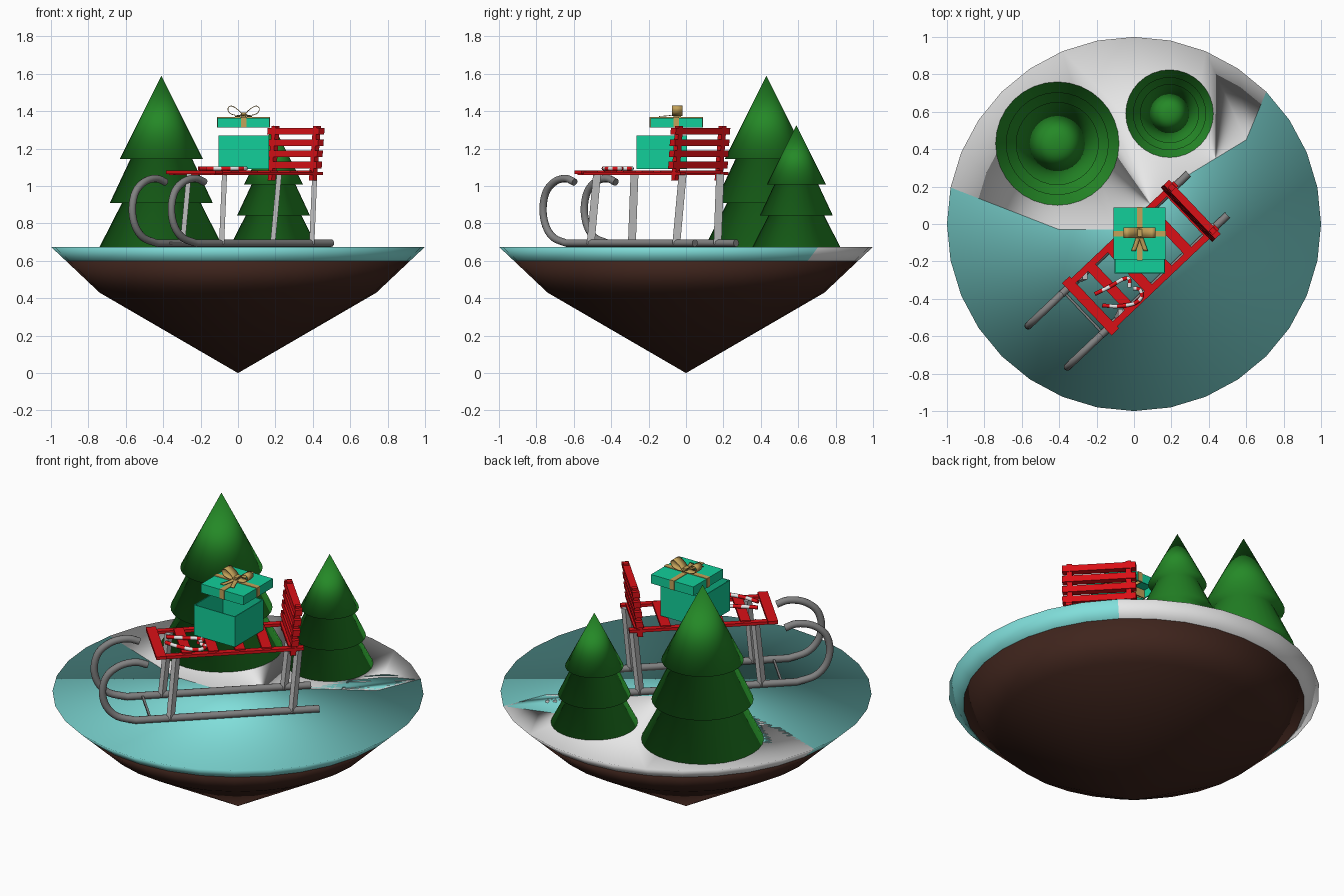
import bpy, bmesh, math
from mathutils import Vector, Matrix

if "Cube" in bpy.data.objects:
    bpy.data.objects.remove(bpy.data.objects["Cube"], do_unlink=True)


def material(name, *rgb):
    m = bpy.data.materials.new(name)
    m.use_nodes = True
    m.diffuse_color = (*rgb, 1)
    for node in m.node_tree.nodes:
        if node.type == "BSDF_PRINCIPLED":
            node.inputs["Base Color"].default_value = (*rgb, 1)
    return m


ICE = material("ice_teal", 0.22, 0.74, 0.71)
SNOW = material("snow_white", 0.8, 0.8, 0.8)
EARTH = material("earth_brown", 0.05, 0.018, 0.012)
GREEN = material("pine_green", 0.018, 0.25, 0.02)
RED = material("sled_red", 0.7, 0.005, 0.008)
STEEL = material("runner_grey", 0.22, 0.22, 0.22)
POST = material("post_grey", 0.5, 0.5, 0.5)
GIFT = material("gift_green", 0.006, 0.62, 0.32)
GOLD = material("ribbon_gold", 0.55, 0.36, 0.1)

# Sled space: x runs from its front to its back, y across
SLED = Matrix.Translation((-0.04, -0.255, 0)) @ Matrix.Rotation(math.radians(43.5), 4, "Z")
WORLD = Matrix.Identity(4)


def finish(name, bm, mats, smooth=None, matrix=WORLD, outward=True):
    if outward:
        bmesh.ops.recalc_face_normals(bm, faces=bm.faces[:])
    bm.transform(matrix)
    mesh = bpy.data.meshes.new(name)
    bm.to_mesh(mesh)
    bm.free()
    for m in mats:
        mesh.materials.append(m)
    obj = bpy.data.objects.new(name, mesh)
    bpy.context.collection.objects.link(obj)
    if smooth == "all":
        mesh.polygons.foreach_set("use_smooth", [True] * len(mesh.polygons))
    elif smooth == "angle":
        bpy.ops.object.select_all(action="DESELECT")
        obj.select_set(True)
        bpy.context.view_layer.objects.active = obj
        bpy.ops.object.shade_smooth_by_angle(angle=math.radians(45))
    return obj


def bar(name, p0, p1, w, d, mat, matrix=WORLD, drop=None):
    """Box from bottom centre p0 to top centre p1; drop removes its top or bottom face."""
    bm = bmesh.new()
    bmesh.ops.create_cube(bm, size=1)
    if drop:
        faces = [f for f in bm.faces if f.calc_center_median().z * drop > 0.4]
        bmesh.ops.delete(bm, geom=faces, context="FACES_ONLY")
    for v in bm.verts:
        x, y, z = v.co
        v.co = Vector(p0).lerp(Vector(p1), z + 0.5) + Vector((x * w, y * d, 0))
    obj = finish(name, bm, [mat], matrix=matrix, outward=not drop)
    if drop:
        wall = obj.modifiers.new("wall", "SOLIDIFY")
        wall.thickness = 0.008
    return obj


def lathe(name, profile, mat, matrix=WORLD, sides=32):
    bm = bmesh.new()
    rings = [[bm.verts.new((r * math.cos(a), r * math.sin(a), z))
              for a in [math.tau * i / sides for i in range(sides)]] for r, z in profile]
    for lo, hi in zip(rings, rings[1:]):
        for i in range(sides):
            j = (i + 1) % sides
            bm.faces.new((lo[i], lo[j], hi[j], hi[i]))
    bmesh.ops.remove_doubles(bm, verts=bm.verts[:], dist=1e-5)
    return finish(name, bm, [mat], "all", matrix)


def curve(points, steps=4):
    """Smooth path through the points."""
    p = [Vector(q) for q in points]
    p = [2 * p[0] - p[1]] + p + [2 * p[-1] - p[-2]]
    out = []
    for a, b, c, d in zip(p, p[1:], p[2:], p[3:]):
        for k in range(steps):
            t = k / steps
            out.append(0.5 * (2 * b + (c - a) * t + (2 * a - 5 * b + 4 * c - d) * t * t
                              + (3 * b - a - 3 * c + d) * t ** 3))
    return out + [p[-2]]


def tube(name, path, r, normal, mats, matrix=WORLD, sides=12):
    """Round tube along a flat path; several materials alternate as stripes."""
    bm = bmesh.new()
    n = Vector(normal)
    rings = []
    for i, p in enumerate(path):
        t = (path[min(i + 1, len(path) - 1)] - path[max(i - 1, 0)]).normalized()
        side = t.cross(n)
        rings.append([bm.verts.new(p + r * (math.cos(a) * n + math.sin(a) * side))
                      for a in [math.tau * k / sides for k in range(sides)]])
    for s, (lo, hi) in enumerate(zip(rings, rings[1:])):
        for i in range(sides):
            j = (i + 1) % sides
            bm.faces.new((lo[i], lo[j], hi[j], hi[i])).material_index = s // 2 % len(mats)
    for cap in (rings[0], rings[-1]):
        bm.faces.new(cap)
    return finish(name, bm, mats, "angle", matrix)


def ribbon(name, path, width):
    """Thin strip along a path; width is a vector."""
    bm = bmesh.new()
    w = Vector(width) / 2
    rows = [(bm.verts.new(p - w), bm.verts.new(p + w)) for p in path]
    for a, b in zip(rows, rows[1:]):
        bm.faces.new((a[0], a[1], b[1], b[0]))
    obj = finish(name, bm, [GOLD], "all")
    obj.modifiers.new("cloth", "SOLIDIFY").thickness = 0.004


# Floating island: brown cone below, rim and top split into ice and snow
TOP = 0.675
lathe("island_earth", [(0, 0), (0.74, 0.43), (0.92, 0.6), (0, 0.6)], EARTH)

bm = bmesh.new()
angles = [math.tau * i / 32 for i in range(32)]
rim = [bm.verts.new((math.cos(a), math.sin(a), TOP)) for a in angles]
low = [bm.verts.new((0.92 * math.cos(a), 0.92 * math.sin(a), 0.6)) for a in angles]
shore = [bm.verts.new((x, y, TOP)) for x, y in
         [(-0.4, -0.03), (-0.1, -0.03), (0.27, 0.25), (0.6, 0.45)]]
bm.faces.new(rim[4:16] + shore).material_index = 1
bm.faces.new(rim[15:] + rim[:5] + shore[::-1])
for i in range(32):
    j = (i + 1) % 32
    bm.faces.new((low[i], low[j], rim[j], rim[i])).material_index = int(4 <= i < 15)
bmesh.ops.triangulate(bm, faces=[f for f in bm.faces if len(f.verts) > 4])
finish("island_ground", bm, [ICE, SNOW], "all")

# Pine trees
pine = [(0, 0), (0.33, 0), (0.21, 0.235), (0.275, 0.235),
        (0.165, 0.47), (0.222, 0.47), (0, 0.915)]
for name, x, y, s in [("tall_pine", -0.41, 0.43, 1), ("small_pine", 0.19, 0.59, 0.71)]:
    lathe(name, pine, GREEN, Matrix.Translation((x, y, TOP)) @ Matrix.Scale(s, 4))

# Sled runners, posts, rails and back uprights, one set on each side
curl = [(-0.4, 0.695), (-0.5, 0.725), (-0.56, 0.79), (-0.58, 0.88), (-0.555, 0.97),
        (-0.485, 1.025), (-0.4, 1.04), (-0.335, 1.02)]
for label, s in (("left", -1), ("right", 1)):
    path = [Vector((0.6, s * 0.152, 0.695))] + curve([(u, s * 0.152, z) for u, z in curl])
    tube(label + "_runner", path, 0.02, (0, 1, 0), [STEEL], SLED)
    for part, u in (("front", -0.21), ("back", 0.455)):
        foot = SLED @ Vector((u, s * 0.152, 0.69))
        head = SLED @ Vector((u + 0.035, s * 0.138, 1.065))
        bar(f"{label}_{part}_post", foot, head, 0.027, 0.042, POST)
    bar(label + "_seat_rail", (0.115, s * 0.16, 1.058), (0.115, s * 0.16, 1.075),
        0.8, 0.035, RED, SLED)
    bar(label + "_back_upright", (0.455, s * 0.16, 1.03), (0.485, s * 0.16, 1.32),
        0.03, 0.03, RED, SLED)
bar("runner_crossbar", (-0.318, 0, 0.69), (-0.318, 0, 0.702), 0.012, 0.3, STEEL, SLED)

# Seat slats and backrest slats
for i in range(6):
    u = -0.265 + i * 0.145
    bar(f"seat_slat_{i + 1}", (u, 0, 1.064), (u, 0, 1.082), 0.055,
        0.385 if i == 0 else 0.32, RED, SLED)
for i in range(4):
    z, u = 1.095 + i * 0.06, 0.462 + i * 0.006
    bar(f"back_slat_{i + 1}", (u, 0, z), (u + 0.004, 0, z + 0.035), 0.04, 0.4, RED, SLED)

# Open gift box with a lifted lid
bar("gift_box", (0.03, -0.13, 1.09), (0.03, -0.13, 1.27), 0.27, 0.27, GIFT, drop=1)
bar("gift_lid", (0.03, -0.052, 1.312), (0.03, -0.052, 1.365), 0.278, 0.278, GIFT, drop=-1)
bar("lid_ribbon_long", (0.03, -0.052, 1.312), (0.03, -0.052, 1.368), 0.03, 0.284, GOLD, drop=-1)
bar("lid_ribbon_cross", (0.03, -0.052, 1.312), (0.03, -0.052, 1.368), 0.284, 0.03, GOLD, drop=-1)

# Bow: two loops, two tails and a knot
loop = [(0, 1.378), (0.03, 1.41), (0.065, 1.43), (0.086, 1.415),
        (0.075, 1.388), (0.04, 1.376), (0, 1.378)]
for label, s in (("left", 1), ("right", -1)):
    ribbon(label + "_bow_loop", curve([(0.03 + s * x, -0.047, z) for x, z in loop]), (0, 0.055, 0))
    ribbon(label + "_bow_tail", curve([(0.03 + s * x, y, z) for x, y, z in
           [(0, -0.05, 1.385), (0.015, -0.095, 1.378), (0.033, -0.145, 1.374)]]), (0.024, 0, 0))
bar("bow_knot", (0.03, -0.047, 1.367), (0.03, -0.047, 1.393), 0.024, 0.04, GOLD)

# Striped candy canes lying on the seat
canes = [[(-0.21, -0.375), (-0.13, -0.335), (-0.06, -0.295), (-0.025, -0.295), (-0.025, -0.34)],
         [(-0.17, -0.435), (-0.09, -0.44), (0, -0.425), (0.04, -0.39), (0.03, -0.35), (-0.005, -0.345)]]
for i, pts in enumerate(canes):
    tube(f"candy_cane_{i + 1}", curve([(x, y, 1.094) for x, y in pts]), 0.011,
         (0, 0, 1), [RED, SNOW], sides=10)
